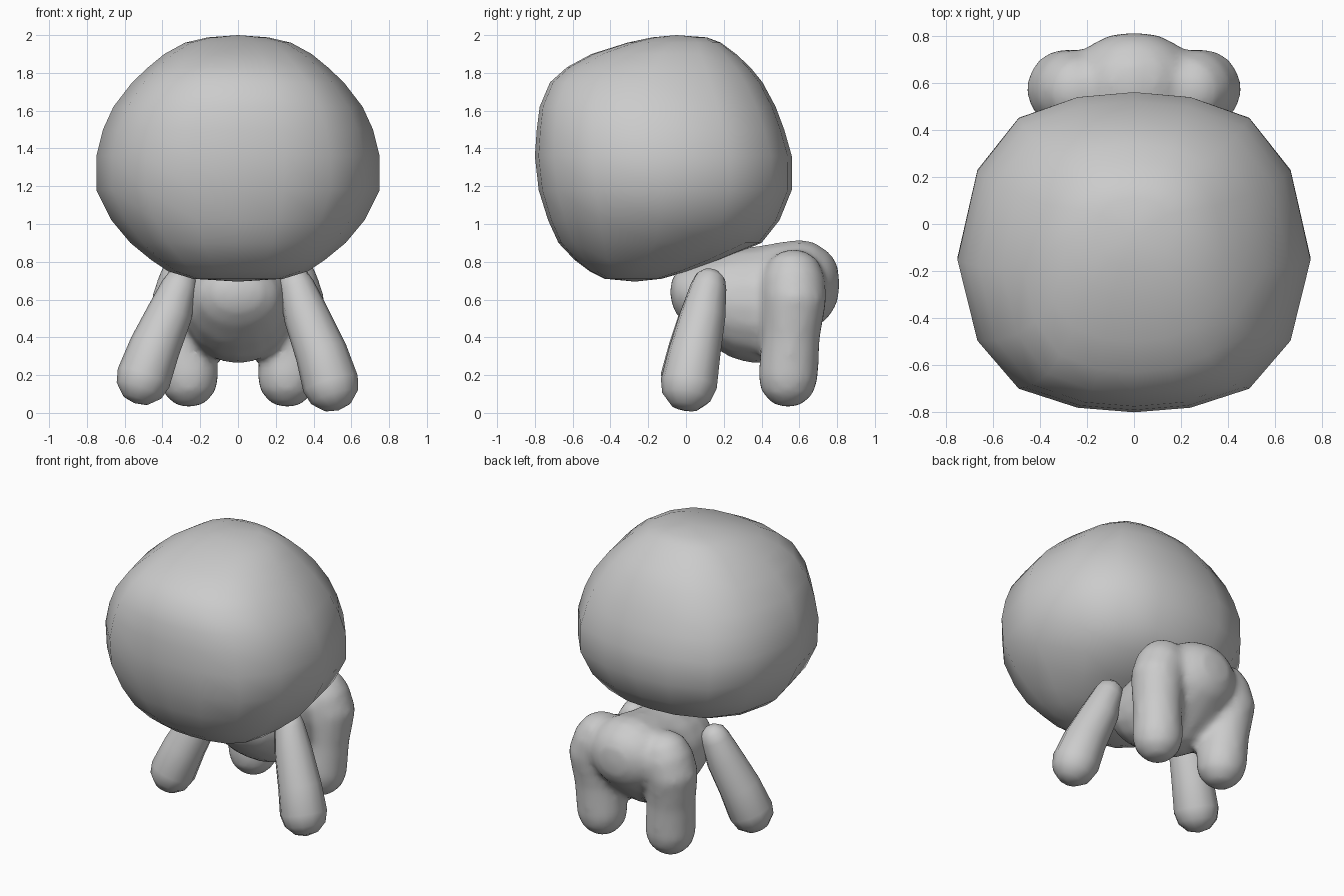
import bpy, bmesh, math
from mathutils import Vector

if "Cube" in bpy.data.objects:
    bpy.data.objects.remove(bpy.data.objects["Cube"])

grey = bpy.data.materials.new("plain grey")
grey.diffuse_color = (0.6, 0.6, 0.6, 1)
grey.use_nodes = True
grey.node_tree.nodes["Principled BSDF"].inputs["Base Color"].default_value = grey.diffuse_color


def finish(bm, name):
    bmesh.ops.recalc_face_normals(bm, faces=bm.faces)
    for f in bm.faces:
        f.smooth = True
    me = bpy.data.meshes.new(name)
    bm.to_mesh(me)
    bm.free()
    me.materials.append(grey)
    ob = bpy.data.objects.new(name, me)
    bpy.context.collection.objects.link(ob)
    return ob


def loft(bm, rings, start, end):
    """Skin a list of equal point rings and close both ends to a pole."""
    rows = [[bm.verts.new(p) for p in r] for r in rings]
    n = len(rows[0])
    for a, b in zip(rows, rows[1:]):
        for i in range(n):
            j = (i + 1) % n
            bm.faces.new((a[i], a[j], b[j], b[i]))
    for row, tip in ((rows[0], start), (rows[-1], end)):
        p = bm.verts.new(tip)
        for i in range(n):
            bm.faces.new((row[i], row[(i + 1) % n], p))


def limb(bm, path, sides=12):
    """Round-ended tapering limb along (x, y, z, radius) points."""
    pts = [(Vector(p[:3]), p[3]) for p in path]
    d0 = (pts[1][0] - pts[0][0]).normalized()
    d1 = (pts[-1][0] - pts[-2][0]).normalized()
    rings = []

    def ring(c, r, d):
        u = d.cross(Vector((0, 1, 0))).normalized()
        v = d.cross(u)
        rings.append([c + r * (u * math.cos(t) + v * math.sin(t))
                      for t in (2 * math.pi * k / sides for k in range(sides))])

    for a in (65, 35):
        a = math.radians(a)
        ring(pts[0][0] - d0 * pts[0][1] * math.sin(a), pts[0][1] * math.cos(a), d0)
    for i, (c, r) in enumerate(pts):
        d = pts[min(i + 1, len(pts) - 1)][0] - pts[max(i - 1, 0)][0]
        ring(c, r, d.normalized())
    for a in (30, 60):
        a = math.radians(a)
        ring(pts[-1][0] + d1 * pts[-1][1] * math.sin(a), pts[-1][1] * math.cos(a), d1)
    loft(bm, rings, pts[0][0] - d0 * pts[0][1], pts[-1][0] + d1 * pts[-1][1])


# Head: stacked rounded rings (z, half width, front y, back y)
plan = [(0, 1), (.32, .97), (.653, .845), (.887, .53), (1, 0)]
outline = plan + [(x, -y) for x, y in plan[-2::-1]]
outline += [(-x, y) for x, y in outline[-2:0:-1]]
head_rows = [
    (.71, .24, -.43, -.13), (.75, .37, -.51, .01), (.81, .46, -.59, .18),
    (.90, .57, -.675, .40), (1.02, .67, -.73, .495), (1.18, .75, -.78, .56),
    (1.36, .75, -.80, .56), (1.50, .715, -.79, .52), (1.62, .66, -.775, .475),
    (1.75, .56, -.72, .405), (1.83, .475, -.63, .34), (1.90, .39, -.50, .265),
    (1.96, .28, -.31, .185), (1.988, .16, -.18, .11)]
rings = []
for z, w, yf, yb in head_rows:
    c = yf + .476 * (yb - yf)
    rings.append([(x * w, c + (y * (yb - c) if y > 0 else y * (c - yf)), z)
                  for x, y in outline])
bm = bmesh.new()
loft(bm, rings, (0, -.27, .695), (0, -.05, 2.0))
finish(bm, "head")

# Torso: rings along y (y, bottom z, top z, half width)
torso_rows = [
    (-.065, .54, .74, .13), (0, .46, .78, .21), (.12, .36, .83, .27),
    (.25, .285, .87, .29), (.38, .255, .885, .30), (.50, .29, .905, .31),
    (.60, .37, .92, .30), (.68, .44, .905, .26), (.76, .51, .85, .19),
    (.80, .58, .79, .11)]
rings = []
for y, zb, zt, w in torso_rows:
    ts = [2 * math.pi * k / 16 for k in range(16)]
    rings.append([(w * math.cos(t), y, (zb + zt) / 2 + (zt - zb) / 2 * math.sin(t))
                  for t in ts])
bm = bmesh.new()
loft(bm, rings, (0, -.09, .64), (0, .815, .68))
# Hind legs, fused into the torso
for s in (-1, 1):
    limb(bm, [(s * .25, .57, .70, .17), (s * .29, .575, .60, .17),
              (s * .275, .555, .40, .155), (s * .26, .54, .185, .16)], 16)
body = finish(bm, "body_and_hind_legs")
m = body.modifiers.new("fuse", 'REMESH')
m.mode = 'VOXEL'
m.voxel_size = .025
m.use_smooth_shade = True
m = body.modifiers.new("soften", 'SMOOTH')
m.factor = .5
m.iterations = 8

# Front legs, splayed outward with a slightly uneven stance
for side, path in (
        ("right", [(.31, .12, .67, .095), (.36, .09, .52, .12),
                   (.44, .045, .32, .138), (.49, .015, .155, .15)]),
        ("left", [(-.31, .12, .67, .095), (-.36, .09, .53, .12),
                  (-.44, .045, .35, .135), (-.50, .01, .185, .145)])):
    bm = bmesh.new()
    limb(bm, path)
    finish(bm, side + "_front_leg")
